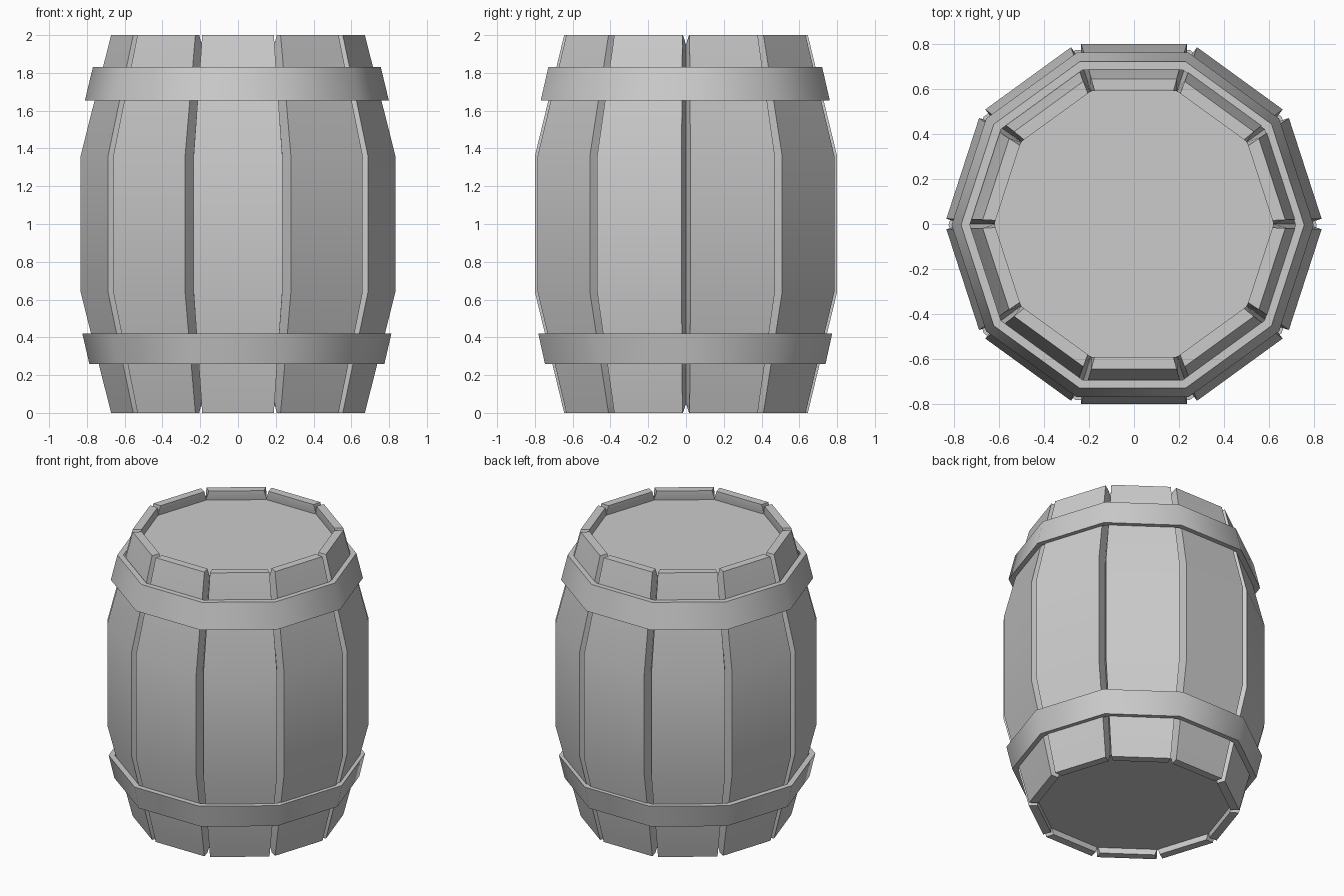
import bpy, math
from mathutils import Matrix

if "Cube" in bpy.data.objects:
    bpy.data.objects.remove(bpy.data.objects["Cube"])

SIDES = 10
STEP = 2 * math.pi / SIDES


def add_object(name, verts, faces, angle):
    mesh = bpy.data.meshes.new(name)
    mesh.from_pydata(verts, [], faces)
    mesh.update()
    obj = bpy.data.objects.new(name, mesh)
    bpy.context.collection.objects.link(obj)
    bpy.ops.object.select_all(action='DESELECT')
    obj.select_set(True)
    bpy.context.view_layer.objects.active = obj
    # consistent outward normals
    bpy.ops.object.mode_set(mode='EDIT')
    bpy.ops.mesh.select_all(action='SELECT')
    bpy.ops.mesh.normals_make_consistent(inside=False)
    bpy.ops.object.mode_set(mode='OBJECT')
    bpy.ops.object.shade_smooth_by_angle(angle=math.radians(angle))
    return obj


def loft(rings, closed=False):
    n = len(rings[0])
    verts = [v for r in rings for v in r]
    m = len(rings)
    faces = []
    for i in range(m if closed else m - 1):
        a, b = i * n, (i + 1) % m * n
        for j in range(n):
            k = (j + 1) % n
            faces.append((a + j, a + k, b + k, b + j))
    if not closed:
        faces += [tuple(range(n))[::-1], tuple(range((m - 1) * n, m * n))]
    return verts, faces


def decagon(apothem, z, cx=0, cy=0):
    r = apothem / math.cos(STEP / 2)
    return [(cx + r * math.cos(i * STEP), cy + r * math.sin(i * STEP), z)
            for i in range(SIDES)]


# Staves: z, outer distance, outer half width, inner distance, inner half width
half = [(1.36, 0.80, 0.235, 0.725, 0.2356),
        (1.95, 0.657, 0.193, 0.59, 0.1915),
        (2.00, 0.645, 0.19, 0.59, 0.175)]
profile = [(2 - z, *rest) for z, *rest in reversed(half)] + half
rings = [[(-w, -d, z), (w, -d, z), (wi, -di, z), (-wi, -di, z)]
         for z, d, w, di, wi in profile]
stave = add_object("stave", *loft(rings), 30)
for i in range(1, SIDES):
    copy = stave.copy()
    copy.name = f"stave_{i}"
    copy.matrix_world = Matrix.Rotation(i * STEP, 4, 'Z')
    bpy.context.collection.objects.link(copy)

# Lid and base, recessed inside the staves
add_object("lid", *loft([decagon(0.595, 1.89), decagon(0.595, 1.935)]), 30)
add_object("base", *loft([decagon(0.595, 0.04), decagon(0.595, 0.09)]), 30)


# Hoops: flared decagonal bands
def hoop(name, z0, d0, z1, d1, thick=0.037):
    c = (-0.006, -0.004)
    add_object(name, *loft([decagon(d0, z0, *c), decagon(d1, z1, *c),
                            decagon(d1 - thick, z1, *c),
                            decagon(d0 - thick, z0, *c)], closed=True), 40)


hoop("upper_hoop", 1.655, 0.765, 1.83, 0.725)
hoop("lower_hoop", 0.26, 0.743, 0.42, 0.778)
